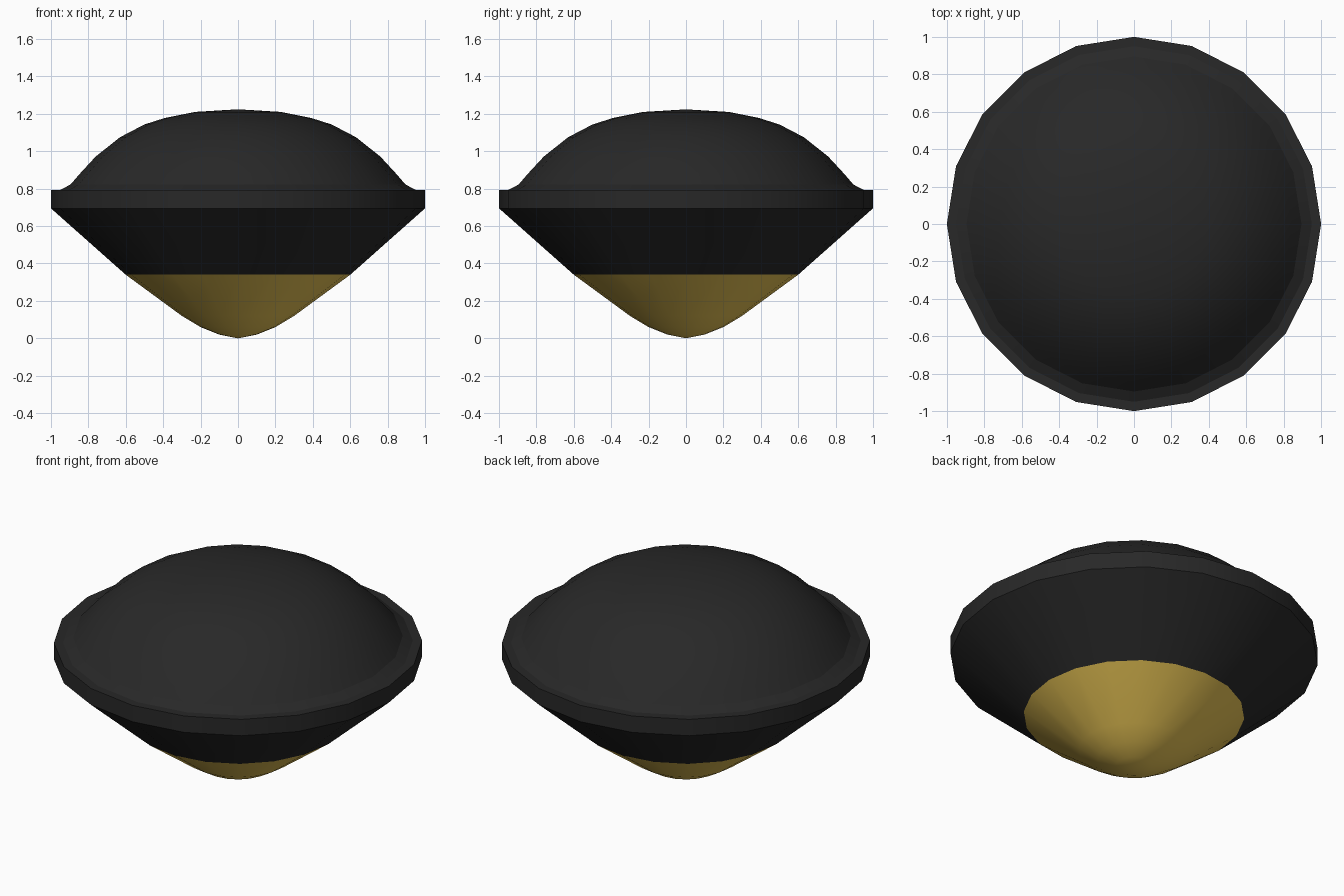
import bpy, bmesh, math

SIDES = 20

cube = bpy.data.objects.get("Cube")
if cube:
    bpy.data.objects.remove(cube, do_unlink=True)


def material(name, color):
    mat = bpy.data.materials.new(name)
    mat.use_nodes = True
    mat.diffuse_color = color
    mat.node_tree.nodes["Principled BSDF"].inputs["Base Color"].default_value = color
    return mat


def lathe(name, profile, mat):
    """Spin a bottom-to-top (radius, height) profile around z."""
    bm = bmesh.new()
    rings = []
    for r, z in profile:
        count = SIDES if r > 0 else 1
        turn = [2 * math.pi * i / SIDES for i in range(count)]
        rings.append([bm.verts.new((r * math.cos(a), r * math.sin(a), z)) for a in turn])
    for low, high in zip(rings, rings[1:]):
        for i in range(SIDES):
            j = (i + 1) % SIDES
            corners = [low[i % len(low)], low[j % len(low)],
                       high[j % len(high)], high[i % len(high)]]
            bm.faces.new(list(dict.fromkeys(corners)))
    mesh = bpy.data.meshes.new(name)
    bm.to_mesh(mesh)
    bm.free()
    mesh.materials.append(mat)
    obj = bpy.data.objects.new(name, mesh)
    bpy.context.collection.objects.link(obj)
    bpy.ops.object.select_all(action="DESELECT")
    obj.select_set(True)
    bpy.context.view_layer.objects.active = obj
    bpy.ops.object.shade_smooth_by_angle(angle=math.radians(30))


black = material("soft black", (0.021, 0.021, 0.021, 1))
gold = material("bright gold", (0.8, 0.55, 0.09, 1))

# Rounded gold tip
lathe("gold_tip", [(0, 0), (0.1, 0.02), (0.2, 0.06), (0.3, 0.12), (0.6, 0.34)], gold)

# Flared underside
lathe("lower_cone", [(0.6, 0.34), (1, 0.695)], black)

# Upright band
lathe("rim_band", [(1, 0.695), (1, 0.793)], black)

# Flat lip and the sloped collar inside it
lathe("rim_lip", [(1, 0.793), (0.95, 0.793)], black)
lathe("dome_collar", [(0.95, 0.793), (0.895, 0.822)], black)

# Domed cap
lathe("dome_cap", [(0.895, 0.822), (0.845, 0.88), (0.76, 0.972), (0.63, 1.075),
                   (0.5, 1.143), (0.39, 1.178), (0.23, 1.21), (0, 1.224)], black)
